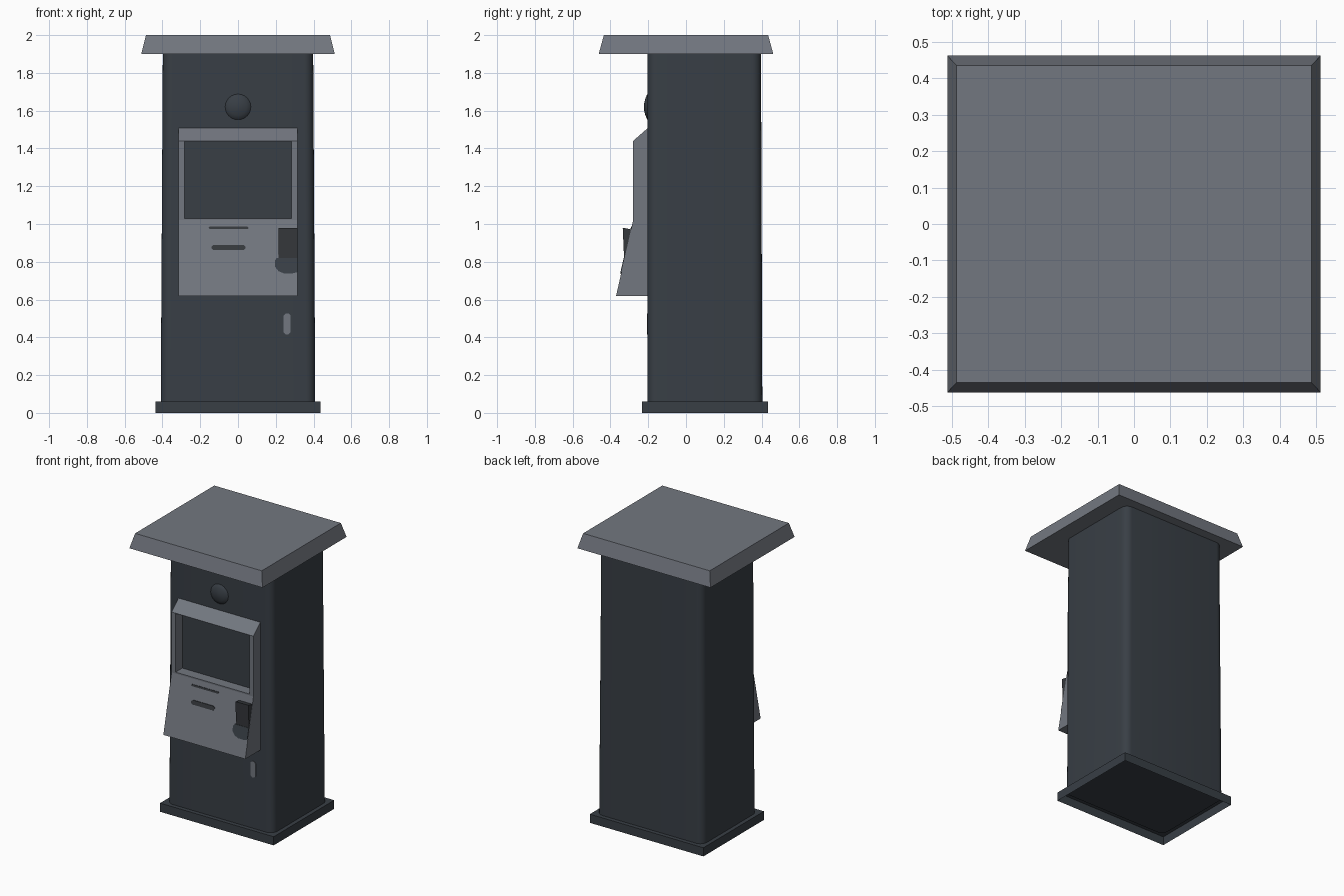
import bpy, bmesh, math
from mathutils import Vector

if "Cube" in bpy.data.objects:
    bpy.data.objects.remove(bpy.data.objects["Cube"])


def material(name, rgb):
    m = bpy.data.materials.new(name)
    m.diffuse_color = (*rgb, 1)
    m.use_nodes = True
    m.node_tree.nodes["Principled BSDF"].inputs["Base Color"].default_value = m.diffuse_color
    return m


DARK = material("charcoal_metal", (0.040, 0.049, 0.060))
GREY = material("grey_metal", (0.170, 0.185, 0.215))
BLACK = material("dark_plastic", (0.036, 0.040, 0.046))


def finish(name, bm, mats, smooth=False):
    bmesh.ops.recalc_face_normals(bm, faces=bm.faces[:])
    me = bpy.data.meshes.new(name)
    bm.to_mesh(me)
    bm.free()
    for m in mats:
        me.materials.append(m)
    ob = bpy.data.objects.new(name, me)
    bpy.context.collection.objects.link(ob)
    if smooth:
        bpy.ops.object.select_all(action='DESELECT')
        ob.select_set(True)
        bpy.context.view_layer.objects.active = ob
        bpy.ops.object.shade_smooth_by_angle(angle=math.radians(40))
    return ob


def loft(lower, upper):
    """Closed solid between two matching rings of points."""
    bm = bmesh.new()
    a = [bm.verts.new(p) for p in lower]
    b = [bm.verts.new(p) for p in upper]
    n = len(a)
    bm.faces.new(a[::-1])
    bm.faces.new(b)
    for i in range(n):
        bm.faces.new((a[i], a[(i + 1) % n], b[(i + 1) % n], b[i]))
    bmesh.ops.recalc_face_normals(bm, faces=bm.faces[:])
    return bm


def rect(hx, y0, y1, z):
    return [(-hx, y0, z), (hx, y0, z), (hx, y1, z), (-hx, y1, z)]


def slope_y(z):
    return -0.28 - (1.02 - z) * 0.225


def plate(name, outline, surface, thick, mat):
    """Thin plate with an x-z outline lying on a front surface y(z)."""
    back = [(x, surface(z) + 0.003, z) for x, z in outline]
    front = [(x, surface(z) - thick, z) for x, z in outline]
    return finish(name, loft(back, front), [mat])


def capsule(x0, x1, z0, z1, c, vertical=False):
    """Rectangle with chamfered corners."""
    return [(x0 + c, z0), (x1 - c, z0), (x1, z0 + c), (x1, z1 - c),
            (x1 - c, z1), (x0 + c, z1), (x0, z1 - c), (x0, z0 + c)]


# Base plinth, open underneath
bm = loft(rect(0.437, -0.232, 0.433, 0), rect(0.437, -0.232, 0.433, 0.06))
bmesh.ops.delete(bm, geom=[f for f in bm.faces if f.normal.z < -0.9], context='FACES')
finish("base", bm, [DARK])

# Cabinet with slight taper and rounded vertical corners
bm = loft(rect(0.409, -0.203, 0.404, 0.055), rect(0.398, -0.203, 0.397, 1.905))
edges = [e for e in bm.edges if abs(e.verts[0].co.z - e.verts[1].co.z) > 1]
bmesh.ops.bevel(bm, geom=edges, offset=0.05, segments=6, profile=0.5, affect='EDGES')
finish("cabinet", bm, [DARK], smooth=True)

# Roof with sloping edges
finish("roof", loft(rect(0.512, -0.462, 0.462, 1.9), rect(0.487, -0.435, 0.435, 2.0)), [GREY])

# Front console: side profile extruded, with a recessed screen
profile = [(-0.20, 0.62), (-0.37, 0.62), (-0.28, 1.02), (-0.28, 1.44), (-0.20, 1.51)]
bm = loft([(-0.315, y, z) for y, z in profile], [(0.315, y, z) for y, z in profile])
screen = min(bm.faces, key=lambda f: (f.calc_center_median() - Vector((0, -0.28, 1.23))).length
             + (0 if f.normal.y < -0.99 else 9))
for depth in (-0.28, -0.206):
    bmesh.ops.inset_individual(bm, faces=[screen], thickness=0.01)
    for v in screen.verts:
        v.co = (math.copysign(0.284, v.co.x), depth, 1.437 if v.co.z > 1.23 else 1.03)
screen.material_index = 1
finish("console", bm, [GREY, DARK])

# Round camera dome above the console
bm = bmesh.new()
rings = []
for r, y in ((0.07, -0.200), (0.066, -0.206), (0.045, -0.215), (0.022, -0.221)):
    rings.append([bm.verts.new((r * math.cos(t * math.pi / 12), y, 1.62 + r * math.sin(t * math.pi / 12)))
                  for t in range(24)])
for a, b in zip(rings, rings[1:]):
    for i in range(24):
        j = (i + 1) % 24
        bm.faces.new((a[i], a[j], b[j], b[i]))
tip = bm.verts.new((0, -0.223, 1.62))
for i in range(24):
    bm.faces.new((rings[-1][i], rings[-1][(i + 1) % 24], tip))
bm.faces.new(rings[0])
finish("camera_dome", bm, [DARK], smooth=True)

# Slots in the sloping lower part of the console
plate("ticket_slot", capsule(-0.155, 0.055, 0.974, 0.986, 0.004), slope_y, 0.003, BLACK)
plate("card_slot", capsule(-0.14, 0.04, 0.862, 0.890, 0.010), slope_y, 0.004, BLACK)

# Card reader: upright hood plus a flat mount below it
hood_back = [(0.215, slope_y(0.80) + 0.01, 0.80), (0.314, slope_y(0.80) + 0.01, 0.80),
             (0.314, slope_y(0.97) + 0.01, 0.97), (0.215, slope_y(0.97) + 0.01, 0.97)]
hood_front = [(0.215, -0.327, 0.80), (0.314, -0.327, 0.80),
              (0.314, -0.335, 0.98), (0.215, -0.335, 0.98)]
finish("card_reader", loft(hood_back, hood_front), [BLACK])
mount = [(0.195, 0.775), (0.215, 0.75), (0.245, 0.738), (0.285, 0.738), (0.314, 0.745),
         (0.314, 0.82), (0.205, 0.82), (0.195, 0.805)]
plate("reader_mount", mount, slope_y, 0.005, DARK)

# Door lock plate low on the front
plate("door_lock", capsule(0.241, 0.279, 0.415, 0.527, 0.012), lambda z: -0.203, 0.004, GREY)
